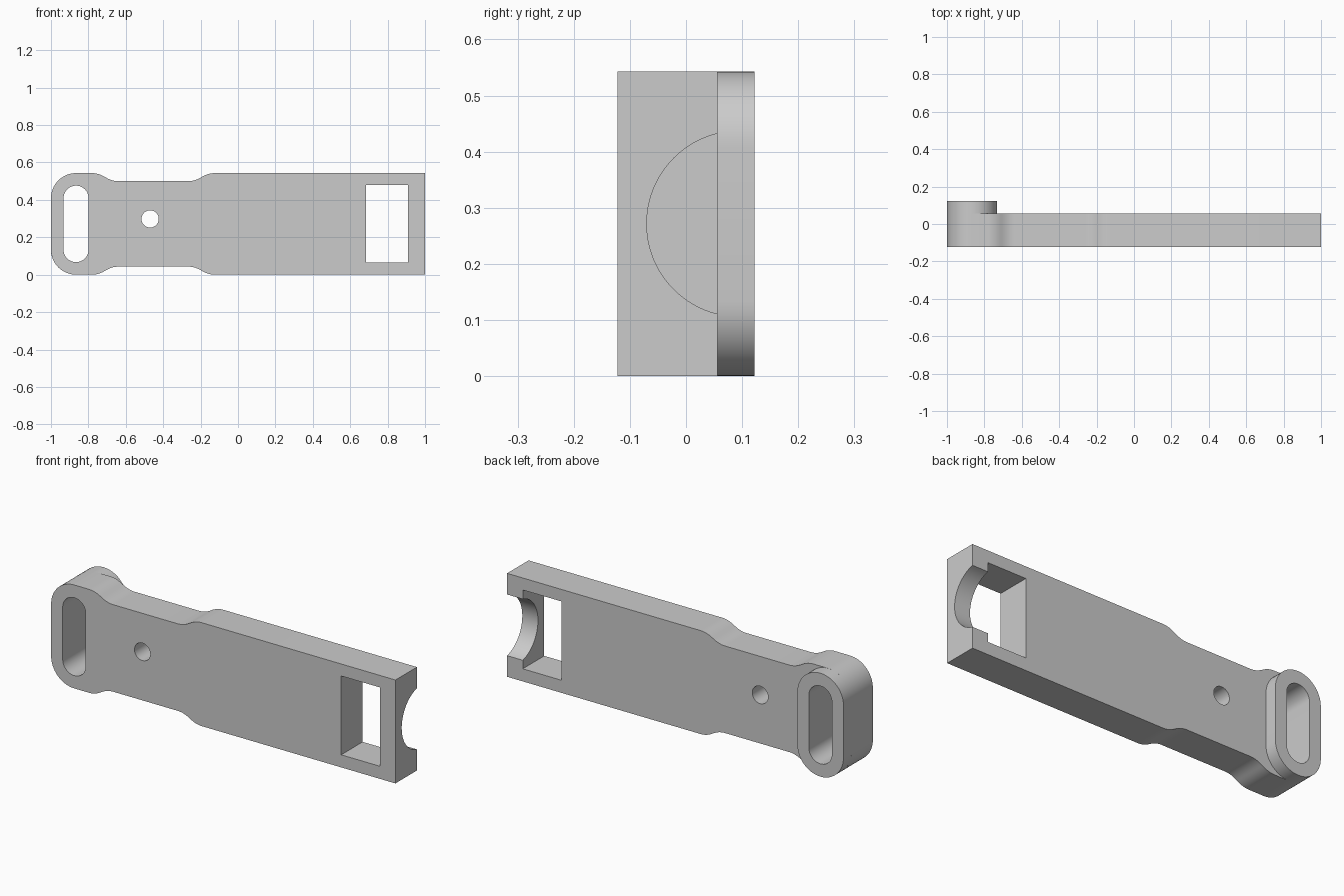
import bpy, bmesh
from math import sin, cos, pi

old = bpy.data.objects.get("Cube")
if old:
    bpy.data.objects.remove(old, do_unlink=True)

H = 0.543                 # full height
MID = H / 2
FRONT, BACK, BOSS_BACK = -0.122, 0.056, 0.122
SLOT_X, R_BOSS, R_SLOT = -0.866, 0.134, 0.067
STRAIGHT = MID - R_BOSS   # half length of the slot's straight part

grey = bpy.data.materials.new("light_grey")
grey.use_nodes = True
grey.diffuse_color = (0.6, 0.6, 0.6, 1)
grey.node_tree.nodes["Principled BSDF"].inputs["Base Color"].default_value = (0.6, 0.6, 0.6, 1)


def prism(name, points, y0, y1):
    """Extrude an (x, z) outline from y0 to y1."""
    bm = bmesh.new()
    face = bm.faces.new([bm.verts.new((x, y0, z)) for x, z in points])
    ext = bmesh.ops.extrude_face_region(bm, geom=[face])["geom"]
    verts = [v for v in ext if isinstance(v, bmesh.types.BMVert)]
    bmesh.ops.translate(bm, verts=verts, vec=(0, y1 - y0, 0))
    bmesh.ops.recalc_face_normals(bm, faces=bm.faces)
    mesh = bpy.data.meshes.new(name)
    bm.to_mesh(mesh)
    bm.free()
    mesh.materials.append(grey)
    obj = bpy.data.objects.new(name, mesh)
    bpy.context.collection.objects.link(obj)
    return obj


def arc(cx, cz, r, a0, a1, n=24):
    return [(cx + r * cos(a0 + (a1 - a0) * i / n),
             cz + r * sin(a0 + (a1 - a0) * i / n)) for i in range(n + 1)]


def stadium(r):
    return (arc(SLOT_X, MID + STRAIGHT, r, 0, pi) +
            arc(SLOT_X, MID - STRAIGHT, r, pi, 2 * pi))


def blend(x0, x1, z0, z1, n=16):
    """S-shaped step between two heights."""
    pts = []
    for i in range(n + 1):
        t = i / n
        e = 2 * t * t if t < 0.5 else 1 - 2 * (1 - t) ** 2
        pts.append((x0 + (x1 - x0) * t, z0 + (z1 - z0) * e))
    return pts


def cut(obj, cutter):
    cutter.hide_render = True
    mod = obj.modifiers.new("cut", 'BOOLEAN')
    mod.operation = 'DIFFERENCE'
    mod.solver = 'EXACT'
    mod.object = cutter
    bpy.context.view_layer.objects.active = obj
    bpy.ops.object.modifier_apply(modifier=mod.name)
    bpy.data.objects.remove(cutter, do_unlink=True)


# Waisted handle: upper outline, mirrored to make the lower one
NECK = 0.5
upper = (arc(SLOT_X, MID + STRAIGHT, R_BOSS, pi, pi / 2, 16) +
         blend(-0.78, -0.64, H, NECK) +
         blend(-0.265, -0.125, NECK, H) + [(1, H)])
lower = [(x, H - z) for x, z in reversed(upper)]
body = prism("handle_body", upper + lower, FRONT, BACK)

# Raised rounded boss on the back
boss = prism("slot_boss", stadium(R_BOSS), BACK, BOSS_BACK)

# Long slot through both parts
for part in (body, boss):
    cut(part, prism("slot_cutter", stadium(R_SLOT), -0.3, 0.3))

# Small round hole in the neck
cut(body, prism("hole_cutter", arc(-0.47, 0.298, 0.046, 0, 2 * pi, 40)[:-1], -0.3, 0.3))

# Rectangular window
x0, x1, z0, z1 = 0.685, 0.909, 0.066, 0.48
cut(body, prism("window_cutter", [(x0, z0), (x1, z0), (x1, z1), (x0, z1)], -0.3, 0.3))

# Round notch through the end wall, open to the back
bpy.ops.mesh.primitive_cylinder_add(vertices=96, radius=0.1655, depth=0.3,
                                    location=(0.95, 0.0955, MID), rotation=(0, pi / 2, 0))
cut(body, bpy.context.object)

# Smooth curved walls, crisp edges
bpy.ops.object.select_all(action='DESELECT')
for part in (body, boss):
    part.select_set(True)
bpy.context.view_layer.objects.active = body
bpy.ops.object.shade_smooth_by_angle(angle=pi / 6)
